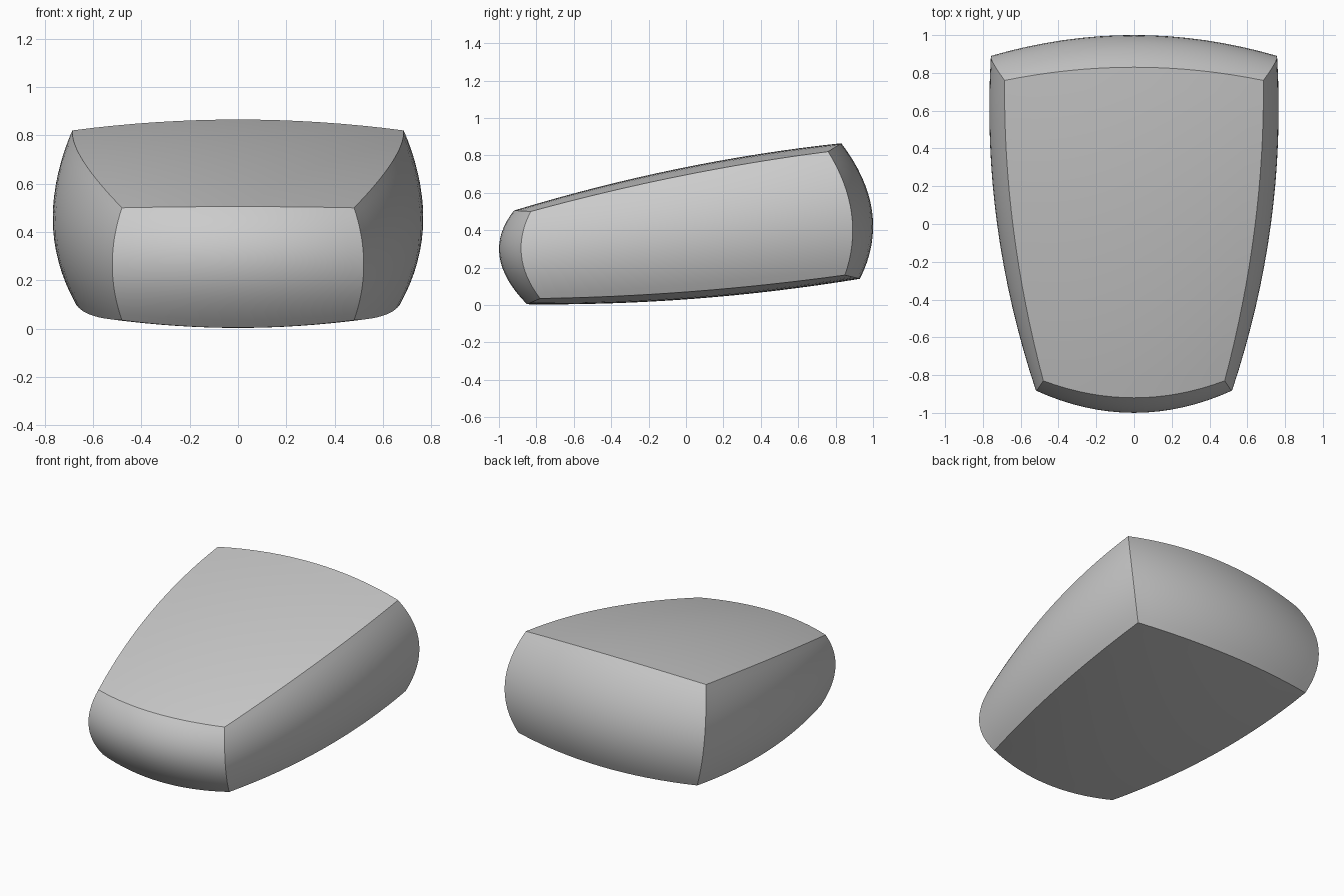
import bpy, bmesh
from mathutils import Vector

if "Cube" in bpy.data.objects:
    bpy.data.objects.remove(bpy.data.objects["Cube"])

# Control points by level (bottom, middle, top) and row (front, middle, back):
# each row gives the point on the x = 0 plane (y, z) and on the right side (x, y, z)
LEVELS = [
    [((-0.85, 0.004), (0.48, -0.78, 0.035)),
     ((0.04, 0.033), (0.64, 0.03, 0.072)),
     ((0.93, 0.14), (0.68, 0.85, 0.16))],
    [((-0.997, 0.26), (0.52, -0.88, 0.265)),
     ((0.0, 0.38), (0.725, 0.0, 0.38)),
     ((0.995, 0.50), (0.758, 0.885, 0.49))],
    [((-0.92, 0.505), (0.48, -0.83, 0.50)),
     ((-0.045, 0.728), (0.638, -0.03, 0.69)),
     ((0.83, 0.865), (0.685, 0.76, 0.82))],
]


def weights(t):
    # quadratic interpolation through t = -1, 0, 1
    return t * (t - 1) / 2, 1 - t * t, t * (t + 1) / 2


def bulge(p):
    u, v, w = (weights(t) for t in p)
    out = Vector()
    for k, level in enumerate(LEVELS):
        for j, (mid, side) in enumerate(level):
            right = Vector(side)
            left = Vector((-side[0], side[1], side[2]))
            row = u[0] * left + u[1] * Vector((0, *mid)) + u[2] * right
            out += v[j] * w[k] * row
    return out


# Tapered cushion-shaped body: gridded cube with bowed faces and crisp edges
bm = bmesh.new()
bmesh.ops.create_cube(bm, size=2)
bmesh.ops.subdivide_edges(bm, edges=bm.edges[:], cuts=15, use_grid_fill=True)
for vert in bm.verts:
    vert.co = bulge(vert.co)
bmesh.ops.recalc_face_normals(bm, faces=bm.faces[:])
mesh = bpy.data.meshes.new("tapered_body")
bm.to_mesh(mesh)
bm.free()
body = bpy.data.objects.new("tapered_body", mesh)
bpy.context.collection.objects.link(body)
bpy.context.view_layer.objects.active = body
body.select_set(True)
bpy.ops.object.shade_smooth_by_angle(angle=0.45)
